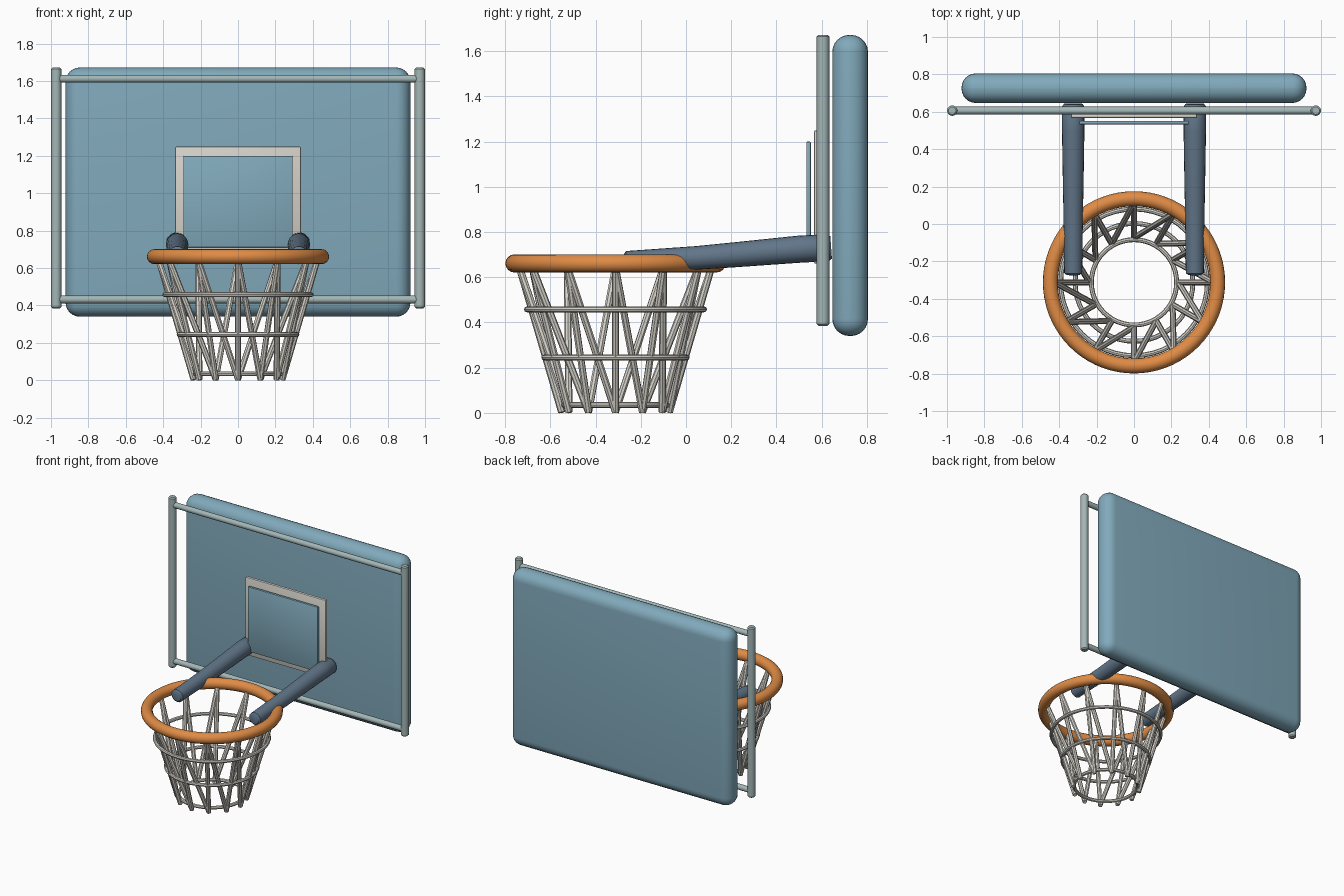
import bpy, bmesh, math
from mathutils import Vector

cube = bpy.data.objects.get("Cube")
if cube:
    bpy.data.objects.remove(cube, do_unlink=True)


def material(name, r, g, b):
    m = bpy.data.materials.new(name)
    m.use_nodes = True
    m.diffuse_color = (r, g, b, 1)
    m.node_tree.nodes["Principled BSDF"].inputs["Base Color"].default_value = (r, g, b, 1)
    return m


BLUE = material("board blue", 0.22, 0.40, 0.50)
GREY = material("frame grey", 0.37, 0.47, 0.47)
SLATE = material("arm slate", 0.12, 0.18, 0.25)
ORANGE = material("rim orange", 0.74, 0.26, 0.06)
CREAM = material("net cream", 0.67, 0.65, 0.59)

RIM_Y = -0.312


def finish(name, bm, mat, smooth=True):
    bmesh.ops.recalc_face_normals(bm, faces=bm.faces)
    mesh = bpy.data.meshes.new(name)
    bm.to_mesh(mesh)
    bm.free()
    mesh.materials.append(mat)
    obj = bpy.data.objects.new(name, mesh)
    bpy.context.collection.objects.link(obj)
    if smooth:
        bpy.ops.object.select_all(action='DESELECT')
        bpy.context.view_layer.objects.active = obj
        obj.select_set(True)
        bpy.ops.object.shade_smooth_by_angle(angle=math.radians(40))
    return obj


def box(name, lo, hi, mat, bevel=0, segments=1):
    lo, hi = Vector(lo), Vector(hi)
    bm = bmesh.new()
    bmesh.ops.create_cube(bm, size=1)
    for v in bm.verts:
        v.co = (lo + hi) / 2 + v.co * (hi - lo)
    if bevel:
        bmesh.ops.bevel(bm, geom=bm.edges[:], offset=bevel, segments=segments,
                        profile=0.5, affect='EDGES')
    return finish(name, bm, mat)


def add_tube(bm, stations, sides=12):
    """Sweep a capped tube through (point, radius) stations."""
    points = [Vector(p) for p, r in stations]
    axis = (points[-1] - points[0]).normalized()
    turn = axis.to_track_quat('Z', 'Y')
    loops = []
    for p, (_, r) in zip(points, stations):
        loops.append([bm.verts.new(p + turn @ Vector((r * math.cos(a), r * math.sin(a), 0)))
                      for a in (math.tau * i / sides for i in range(sides))])
    for a, b in zip(loops, loops[1:]):
        for i in range(sides):
            j = (i + 1) % sides
            bm.faces.new((a[i], a[j], b[j], b[i]))
    bm.faces.new(loops[0])
    bm.faces.new(loops[-1])


def rod(name, start, end, radius, mat, cap=0.008, sides=16):
    """Straight rod with softened ends."""
    start, end = Vector(start), Vector(end)
    step = (end - start).normalized() * cap
    bm = bmesh.new()
    add_tube(bm, [(start, radius - cap), (start + step, radius),
                  (end - step, radius), (end, radius - cap)], sides)
    return finish(name, bm, mat)


def ring(name, z, major, minor, mat, sides=12, steps=64):
    bm = bmesh.new()
    grid = []
    for i in range(steps):
        a = math.tau * i / steps
        row = []
        for k in range(sides):
            t = math.tau * k / sides
            r = major + minor * math.cos(t)
            row.append(bm.verts.new((r * math.cos(a), RIM_Y + r * math.sin(a),
                                     z + minor * math.sin(t))))
        grid.append(row)
    for i in range(steps):
        for k in range(sides):
            n, m = (i + 1) % steps, (k + 1) % sides
            bm.faces.new((grid[i][k], grid[n][k], grid[n][m], grid[i][m]))
    return finish(name, bm, mat)


# Thick padded backboard
box("backboard", (-0.922, 0.647, 0.34), (0.922, 0.805, 1.672), BLUE, 0.076, 6)

# Tubular frame in front of the board
for side, x in (("right", -0.972), ("left", 0.972)):
    rod(side + "_frame_post", (x, 0.606, 0.385), (x, 0.606, 1.672), 0.028, GREY)
for level, z in (("lower", 0.432), ("upper", 1.612)):
    rod(level + "_frame_rail", (-0.98, 0.606, z), (0.98, 0.606, z), 0.021, GREY)

# Shooting target: pale border plate with a blue panel in front
box("target_border", (-0.337, 0.566, 0.66), (0.337, 0.59, 1.25), CREAM, 0.008, 2)
box("target_panel", (-0.292, 0.532, 0.71), (0.292, 0.552, 1.2), BLUE, 0.005, 2)

# Two tapering support arms
for side, x in (("right", -0.325), ("left", 0.325)):
    path = [(-0.272, 0.667, 0.036), (-0.262, 0.668, 0.048), (0.05, 0.686, 0.052),
            (0.2, 0.698, 0.055), (0.5, 0.724, 0.06), (0.628, 0.731, 0.06),
            (0.642, 0.732, 0.05)]
    bm = bmesh.new()
    add_tube(bm, [((x, y, z), r) for y, z, r in path], 20)
    finish(side + "_support_arm", bm, SLATE)

# Rim
ring("rim", 0.661, 0.447, 0.04, ORANGE, 16, 72)

# Net hoops
for name, z, major in (("upper", 0.458, 0.392), ("middle", 0.245, 0.315),
                       ("lower", 0.035, 0.228)):
    ring(name + "_net_hoop", z, major, 0.013, CREAM, 8, 48)


# Net cords: one straight and one slanted from each hanging point
def net_point(step, radius, z):
    a = math.tau * step / 12
    return Vector((radius * math.cos(a), RIM_Y + radius * math.sin(a), z))


for name, shift in (("straight", 0), ("slanted", 1)):
    bm = bmesh.new()
    for i in range(12):
        add_tube(bm, [(net_point(i, 0.425, 0.645), 0.016),
                      (net_point(i + shift, 0.238, 0.004), 0.016)], 8)
    finish(name + "_net_cords", bm, CREAM)
